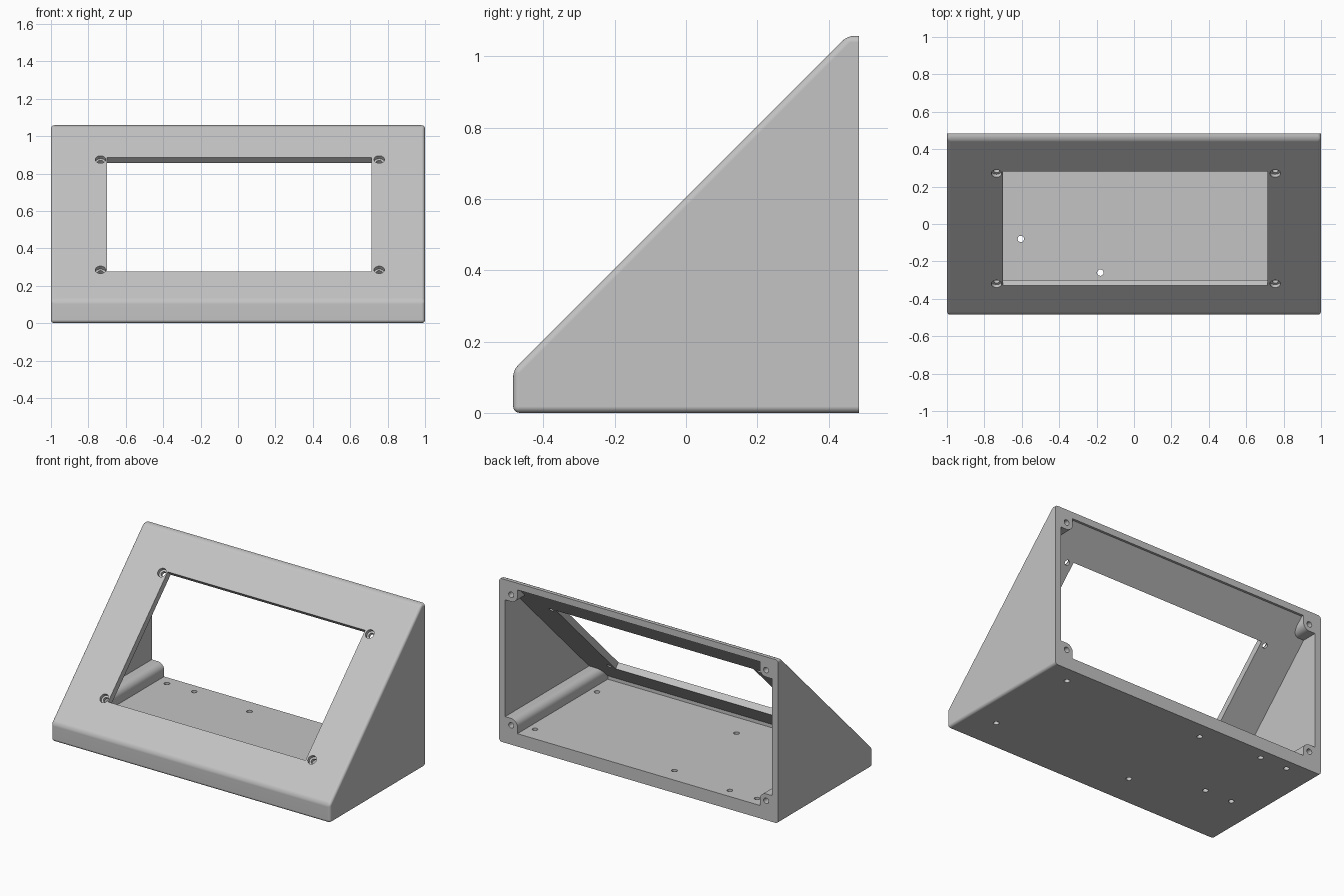
import bpy, bmesh, math
from mathutils import Matrix, Vector

if "Cube" in bpy.data.objects:
    bpy.data.objects.remove(bpy.data.objects["Cube"], do_unlink=True)

BACK, FRONT, TOP, SLOPE = 0.485, -0.485, 1.058, 0.605   # slope plane: z = y + SLOPE
NORMAL = Vector((0, -1, 1)).normalized()


def to_object(name, bm):
    bmesh.ops.recalc_face_normals(bm, faces=bm.faces)
    mesh = bpy.data.meshes.new(name)
    bm.to_mesh(mesh)
    bm.free()
    obj = bpy.data.objects.new(name, mesh)
    bpy.context.collection.objects.link(obj)
    return obj


def extrude(points, offset):
    """Solid made by sweeping a flat outline along offset."""
    bm = bmesh.new()
    face = bm.faces.new([bm.verts.new(p) for p in points])
    swept = bmesh.ops.extrude_face_region(bm, geom=[face])["geom"]
    bmesh.ops.translate(bm, vec=offset,
                        verts=[v for v in swept if isinstance(v, bmesh.types.BMVert)])
    # restore the starting cap if the extrusion consumed it
    edges = [e for e in bm.edges if e.is_boundary]
    if edges:
        bmesh.ops.holes_fill(bm, edges=edges)
    return bm


def side_prism(profile, half_width):
    return extrude([(-half_width, y, z) for y, z in profile], (2 * half_width, 0, 0))


def pin(centre, axis, radius, depth):
    """Cylinder centred on a point, along an axis."""
    bm = bmesh.new()
    turn = Vector(axis).to_track_quat('Z', 'Y').to_matrix().to_4x4()
    bmesh.ops.create_cone(bm, cap_ends=True, segments=24, radius1=radius, radius2=radius,
                          depth=depth, matrix=Matrix.Translation(centre) @ turn)
    return to_object("pin_cutter", bm)


def apply(obj, mod):
    bpy.context.view_layer.objects.active = obj
    bpy.ops.object.modifier_apply(modifier=mod.name)


def cut(target, cutter):
    mod = target.modifiers.new("cut", 'BOOLEAN')
    mod.operation, mod.solver, mod.object = 'DIFFERENCE', 'EXACT', cutter
    apply(target, mod)
    bpy.data.objects.remove(cutter, do_unlink=True)


# Outer wedge, rounded everywhere except around the open back
bm = side_prism([(FRONT, 0), (FRONT, FRONT + SLOPE), (TOP - SLOPE, TOP), (BACK, TOP), (BACK, 0)], 1)
rounded = [e for e in bm.edges if any(v.co.y < BACK - 0.001 for v in e.verts)]
bmesh.ops.bevel(bm, geom=rounded, offset=0.018, segments=4, profile=0.5, affect='EDGES')
body = to_object("sloped_enclosure", bm)

# Cavity, open at the back
INNER, FLOOR, CEILING = 0.957, 0.083, 1.015
inner_slope = SLOPE - 0.06
cavity = to_object("cavity_cutter", side_prism(
    [(-0.44, FLOOR), (-0.44, inner_slope - 0.44), (CEILING - inner_slope, CEILING),
     (0.7, CEILING), (0.7, FLOOR)], INNER))

# Screw bosses left standing in the four corners of the cavity
BOSS_X, BOSS_R = 0.914, 0.045
for side in (-1, 1):
    for z, up in ((0.125, 1), (0.972, -1)):
        arc = [(BOSS_X - BOSS_R * math.cos(a), BOSS_R * math.sin(a))
               for a in [i * math.pi / 16 for i in range(9)]]
        outline = [(BOSS_X - BOSS_R, -0.2)] + arc + [(1.2, BOSS_R), (1.2, -0.2)]
        cut(cavity, to_object("boss_cutter", extrude(
            [(side * x, -0.8, z + up * h) for x, h in outline], (0, 1.7, 0))))
cut(body, cavity)

# Screw holes in the bosses
for side in (-1, 1):
    for z, depth in ((0.125, 0.3), (0.972, 0.08)):
        cut(body, pin((side * BOSS_X, BACK, z), (0, 1, 0), 0.018, 2 * depth))

# Display window, cut square to the slope
low, high = -0.33, 0.28
window = [(x, y, y + SLOPE) for x, y in ((-0.70, low), (0.715, low), (0.715, high), (-0.70, high))]
cut(body, to_object("window_cutter", extrude(
    [Vector(p) + NORMAL * 0.1 for p in window], NORMAL * -0.2)))

# Counterbored screw holes around the window
for x in (-0.735, 0.755):
    for y in (-0.32, 0.27):
        spot = Vector((x, y, y + SLOPE))
        cut(body, pin(spot, NORMAL, 0.028, 0.044))
        cut(body, pin(spot, NORMAL, 0.016, 0.16))

# Mounting holes through the floor
for xs, ys in (((0.82, -0.18), (-0.26, 0.375)), ((-0.605, -0.80), (-0.08, 0.415))):
    for x in xs:
        for y in ys:
            cut(body, pin((x, y, 0.04), (0, 0, 1), 0.017, 0.2))

# Plain grey plastic
grey = bpy.data.materials.new("grey_plastic")
grey.use_nodes = True
colour = (0.55, 0.55, 0.55, 1)
grey.diffuse_color = colour
grey.node_tree.nodes["Principled BSDF"].inputs["Base Color"].default_value = colour
body.data.materials.clear()
body.data.materials.append(grey)
for poly in body.data.polygons:
    poly.material_index = 0

# Smooth the rounded edges, keep the flats flat
bpy.ops.object.select_all(action='DESELECT')
body.select_set(True)
bpy.context.view_layer.objects.active = body
bpy.ops.object.shade_smooth_by_angle(angle=math.radians(30))
weighted = body.modifiers.new("flat_normals", 'WEIGHTED_NORMAL')
weighted.keep_sharp = True
